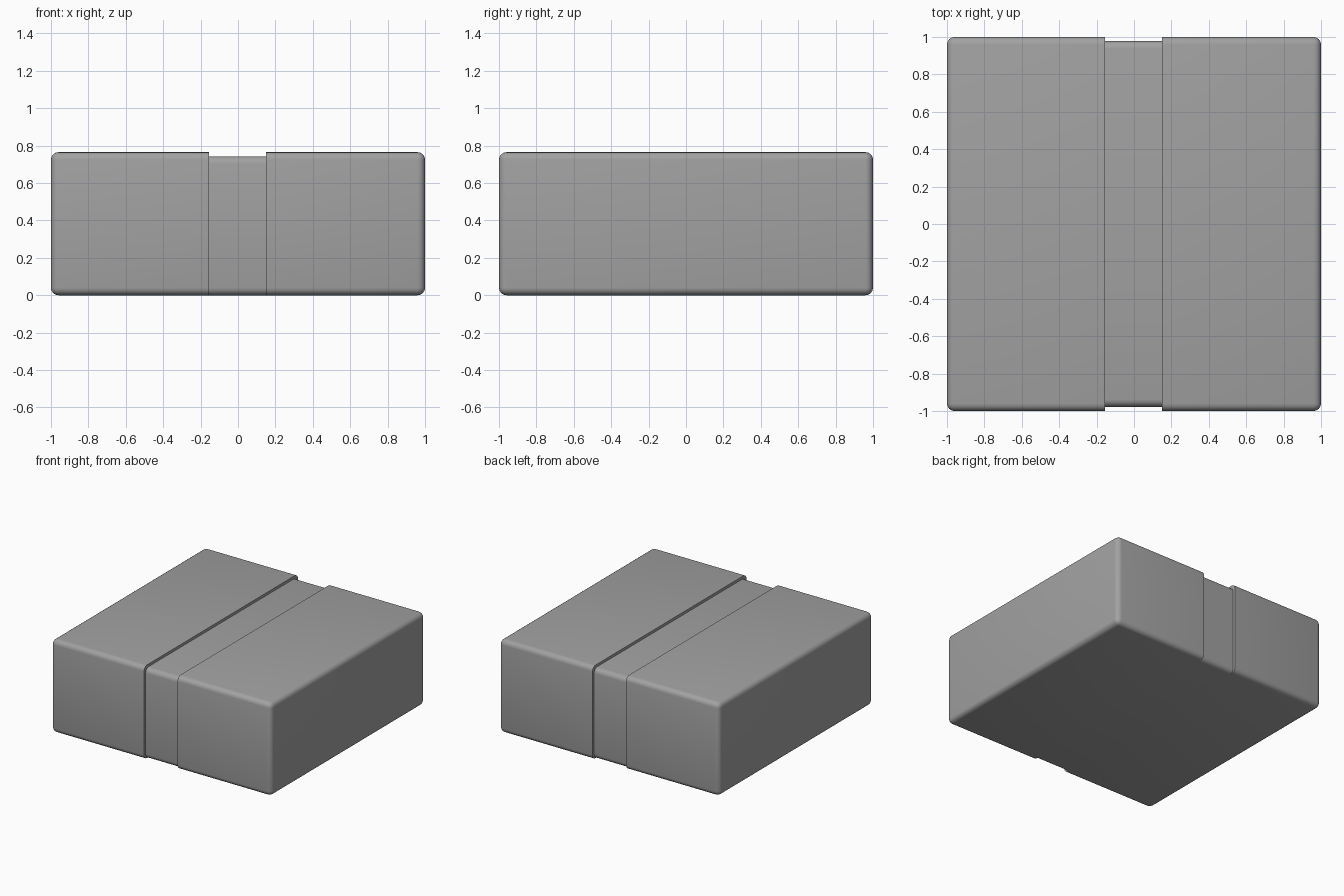
import bpy, bmesh, math

if "Cube" in bpy.data.objects:
    bpy.data.objects.remove(bpy.data.objects["Cube"])

HALF, HEIGHT, R = 1.0, 0.765, 0.04      # half width, height, edge rounding
SEG = 4                                 # steps per rounded edge
GROOVE_X = (-0.155, 0.15)
GROOVE_DEPTH = 0.022


def section(bm, x, radius, depth=0.0):
    """Rounded rectangle across the box; depth sinks top, front and back."""
    y = HALF - R - depth
    centres = [(y, HEIGHT - R - depth), (-y, HEIGHT - R - depth), (-y, R), (y, R)]
    ring = []
    for q, (cy, cz) in enumerate(centres):
        for i in range(SEG + 1):
            a = math.pi / 2 * (q + i / SEG)
            ring.append(bm.verts.new((x, cy + radius * math.cos(a), cz + radius * math.sin(a))))
    return ring


# Sections from left to right: rounded end, groove, rounded end
arc = [math.pi / 2 * i / SEG for i in range(SEG + 1)]
end = [(HALF - R + R * math.cos(a), max(R * math.sin(a), 0.0005)) for a in arc]
stations = [(-x, r, 0) for x, r in end]
stations += [(GROOVE_X[0], R, 0), (GROOVE_X[0], R, GROOVE_DEPTH),
             (GROOVE_X[1], R, GROOVE_DEPTH), (GROOVE_X[1], R, 0)]
stations += [(x, r, 0) for x, r in reversed(end)]

bm = bmesh.new()
rings = [section(bm, *s) for s in stations]
for a, b in zip(rings, rings[1:]):
    n = len(a)
    for i in range(n):
        bm.faces.new((a[i], a[(i + 1) % n], b[(i + 1) % n], b[i]))
bm.faces.new(rings[0])
bm.faces.new(rings[-1])
bmesh.ops.remove_doubles(bm, verts=bm.verts, dist=0.002)
bmesh.ops.recalc_face_normals(bm, faces=bm.faces)

mesh = bpy.data.meshes.new("grooved_box")
bm.to_mesh(mesh)
bm.free()
box = bpy.data.objects.new("grooved_box", mesh)
bpy.context.collection.objects.link(box)

# Single plain grey
grey = bpy.data.materials.new("mid_grey")
grey.diffuse_color = (0.36, 0.36, 0.36, 1)
grey.use_nodes = True
grey.node_tree.nodes["Principled BSDF"].inputs["Base Color"].default_value = grey.diffuse_color
mesh.materials.append(grey)

# Smooth rounded edges, crisp groove walls
bpy.context.view_layer.objects.active = box
box.select_set(True)
bpy.ops.object.shade_smooth_by_angle(angle=math.radians(35))
